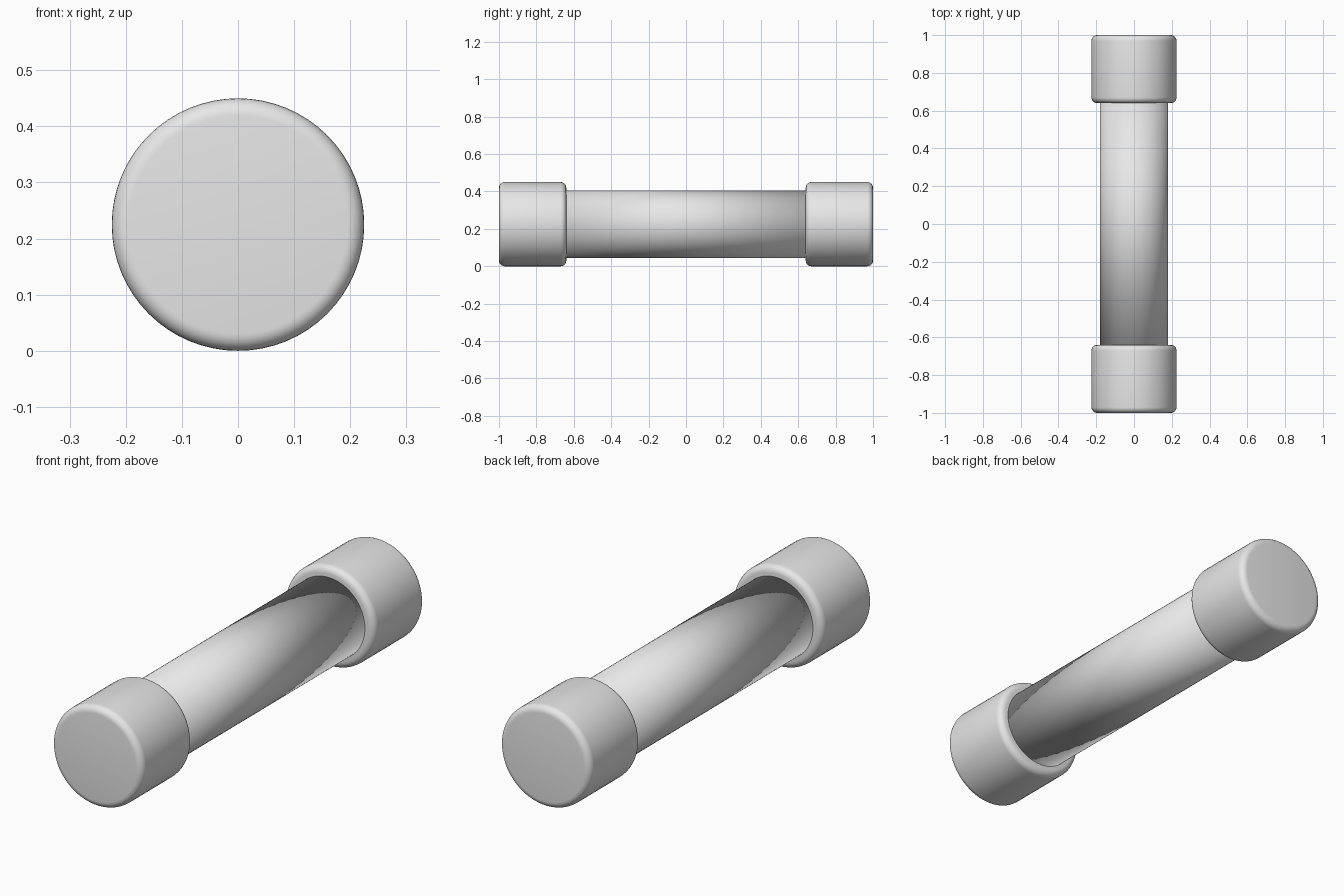
import bpy, bmesh, math
from mathutils import Matrix

if "Cube" in bpy.data.objects:
    bpy.data.objects.remove(bpy.data.objects["Cube"])

R_CAP, R_TUBE = 0.225, 0.18
CAP_LEN, FILLET = 0.36, 0.03

grey = bpy.data.materials.new("light grey")
grey.diffuse_color = (0.8, 0.8, 0.8, 1.0)
grey.use_nodes = True
grey.node_tree.nodes["Principled BSDF"].inputs["Base Color"].default_value = grey.diffuse_color


def rod(name, radius, length, y, fillet=0.0):
    """Closed cylinder lying along y, optionally with rounded rims."""
    bm = bmesh.new()
    place = Matrix.Translation((0, y, R_CAP)) @ Matrix.Rotation(math.pi / 2, 4, 'X')
    bmesh.ops.create_cone(bm, cap_ends=True, segments=64, radius1=radius,
                          radius2=radius, depth=length, matrix=place)
    if fillet:
        rims = [e for e in bm.edges if any(len(f.verts) > 4 for f in e.link_faces)]
        bmesh.ops.bevel(bm, geom=rims, offset=fillet, segments=6, profile=0.5,
                        affect='EDGES', clamp_overlap=True)
    bmesh.ops.recalc_face_normals(bm, faces=bm.faces)
    for f in bm.faces:
        f.smooth = True
    mesh = bpy.data.meshes.new(name)
    bm.to_mesh(mesh)
    bm.free()
    mesh.materials.append(grey)
    ob = bpy.data.objects.new(name, mesh)
    bpy.context.collection.objects.link(ob)
    return ob


# Body tube: fully smooth, its ends just inside the caps
rod("body_tube", R_TUBE, 1.33, 0)

# Rounded end caps
for name, side in (("front_cap", -1), ("back_cap", 1)):
    rod(name, R_CAP, CAP_LEN, side * (1 - CAP_LEN / 2), FILLET)
